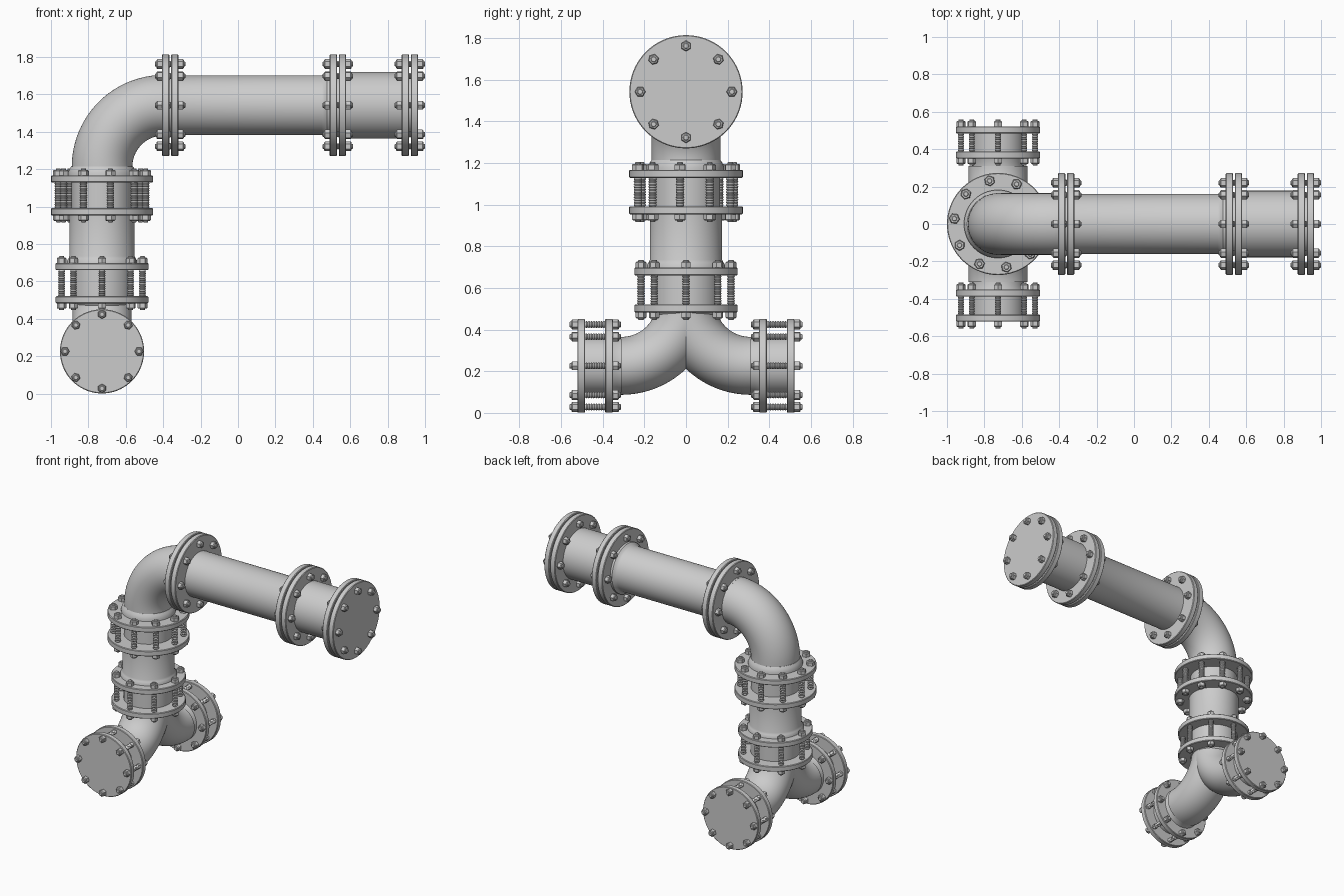
import bpy, bmesh, math
from mathutils import Matrix, Vector

if "Cube" in bpy.data.objects:
    bpy.data.objects.remove(bpy.data.objects["Cube"])

PX, PZ, LZ = -0.727, 1.542, 0.226      # riser x, top run height, outlet height
H = math.pi / 2
ROT = {'Z': Matrix.Identity(4),
       'X': Matrix.Rotation(H, 4, 'Y'),
       'Y': Matrix.Rotation(-H, 4, 'X')}


def finish(name, bm):
    bmesh.ops.recalc_face_normals(bm, faces=bm.faces)
    me = bpy.data.meshes.new(name)
    bm.to_mesh(me)
    bm.free()
    ob = bpy.data.objects.new(name, me)
    bpy.context.collection.objects.link(ob)
    return ob


def skin(bm, rings):
    """Join rings of points with quads and cap both ends."""
    loops = [[bm.verts.new(p) for p in ring] for ring in rings]
    n = len(loops[0])
    for a, b in zip(loops, loops[1:]):
        for i in range(n):
            j = (i + 1) % n
            bm.faces.new((a[i], a[j], b[j], b[i]))
    bm.faces.new(loops[0][::-1])
    bm.faces.new(loops[-1])


def lathe(bm, profile, mat, n=64):
    """Turn (radius, position) pairs round the local z axis."""
    skin(bm, [[mat @ Vector((r * math.cos(2 * math.pi * i / n),
                             r * math.sin(2 * math.pi * i / n), t))
               for i in range(n)] for r, t in profile])


def pipe(name, axis, base, profile):
    bm = bmesh.new()
    lathe(bm, profile, Matrix.Translation(base) @ ROT[axis])
    return finish(name, bm)


def disc(r, a, b, e=0.004):
    return [(r - e, a), (r, a + e), (r, b - e), (r - e, b)]


def joint(name, axis, base, plates, radius, bolt_r, count, core, nut=0.026, phase=0.0, stud=0.018):
    """Two flange plates, the core between them and a ring of threaded bolts."""
    mat = Matrix.Translation(base) @ ROT[axis]
    (a0, a1), (b0, b1) = plates
    bm = bmesh.new()
    lathe(bm, disc(radius, a0, a1), mat, 72)
    lathe(bm, disc(radius, b0, b1), mat, 72)
    lathe(bm, [(core, a1 - .005), (core, b0 + .005)], mat)
    finish(name + "_flanges", bm)

    bm = bmesh.new()
    for k in range(count):
        ang = phase + 2 * math.pi * k / count
        m = mat @ Matrix.Rotation(ang, 4, 'Z') @ Matrix.Translation((bolt_r, 0, 0))
        # threaded shank
        steps = max(2, round((b0 - a1) / 0.012)) * 2
        shank = [(stud if i % 2 else stud - .004, a1 + (b0 - a1) * i / steps)
                 for i in range(steps + 1)]
        lathe(bm, shank, m, 12)
        # nuts with bolt tips on both outer faces
        for t, s in ((a0, -1), (b1, 1)):
            lathe(bm, [(nut, t - s * .002), (nut, t + s * .024), (nut - .005, t + s * .029)], m, 6)
            lathe(bm, [(.014, t + s * .025), (.014, t + s * .034), (.011, t + s * .037)], m, 12)
    finish(name + "_bolts", bm)


def elbow(name, centre, out, R, r_plane, r_side, n=64, steps=24):
    """Quarter bend: starts upright at centre - out*R, leads towards 'out'."""
    up = Vector((0, 0, 1))
    side = out.cross(up)
    rings = []
    for k in range(steps + 1):
        a = H * k / steps
        d = -out * math.cos(a) + up * math.sin(a) * centre[1]
        c = centre[0] + d * R
        rings.append([c + d * r_plane * math.cos(2 * math.pi * i / n)
                      + side * r_side * math.sin(2 * math.pi * i / n) for i in range(n)])
    bm = bmesh.new()
    skin(bm, rings)
    return finish(name, bm)


# Horizontal top run
run = (0, 0, PZ)
pipe("top_run_pipe", 'X', run, [(.16, -.33), (.16, .448), (.166, .462), (.18, .475), (.18, .50)])
pipe("outlet_pipe", 'X', run, [(.178, .57), (.178, .885)])
for label, x in (("elbow_joint", -.407), ("run_joint", .49), ("outlet_end", .875)):
    joint(label, 'X', run, ((x, x + .04), (x + .049, x + .088)), .272, .22, 8, .165)

# Upper elbow with its weld neck
RB = 0.33
elbow("upper_elbow", (Vector((PX + RB, 0, PZ - RB)), 1), Vector((1, 0, 0)), RB, .162, .165)
pipe("upper_elbow_neck", 'Z', (PX, 0, 0), [(.182, 1.15), (.182, 1.18), (.175, 1.2), (.165, 1.215)])
pipe("upper_elbow_collar", 'X', run, [(.162, -.40 - .02), (.162, -.39)])

# Riser
riser = (PX, 0, 0)
joint("upper_riser_joint", 'Z', riser, ((.953, .992), (1.129, 1.167)),
      .273, .235, 10, .163, .029, math.radians(29), .021)
pipe("riser_pipe", 'Z', riser, [(.188, .68), (.188, .71), (.18, .722), (.174, .735), (.174, .97)])
joint("lower_riser_joint", 'Z', riser, ((.483, .521), (.66, .698)), .248, .216, 8, .165, .026, 0, .019)

# Forked base: two mirrored elbows with bolted ends
RL = 0.31
pipe("fork_neck", 'Z', riser, [(.152, .47), (.158, .478), (.165, .49)])
for s, label in ((-1, "front"), (1, "back")):
    out = Vector((0, s, 0))
    elbow(label + "_fork_elbow", (Vector((PX, s * RL, LZ + RL)), -1), out, RL, .139, .158)
    pipe(label + "_fork_spigot", 'Y', (PX, 0, LZ), [(.139, s * .30), (.139, s * .33), (.15, s * .36)])
    plates = ((.35, .388), (.484, .522))
    if s < 0:
        plates = ((-.522, -.484), (-.388, -.35))
    joint(label + "_fork_end", 'Y', (PX, 0, LZ), plates, .225, .198, 8, .14, .024, 0, .017)

# Smooth round surfaces, keep hard edges
bpy.ops.object.select_all(action='DESELECT')
for ob in bpy.context.scene.objects:
    ob.select_set(True)
    bpy.context.view_layer.objects.active = ob
bpy.ops.object.shade_smooth_by_angle(angle=math.radians(35))
